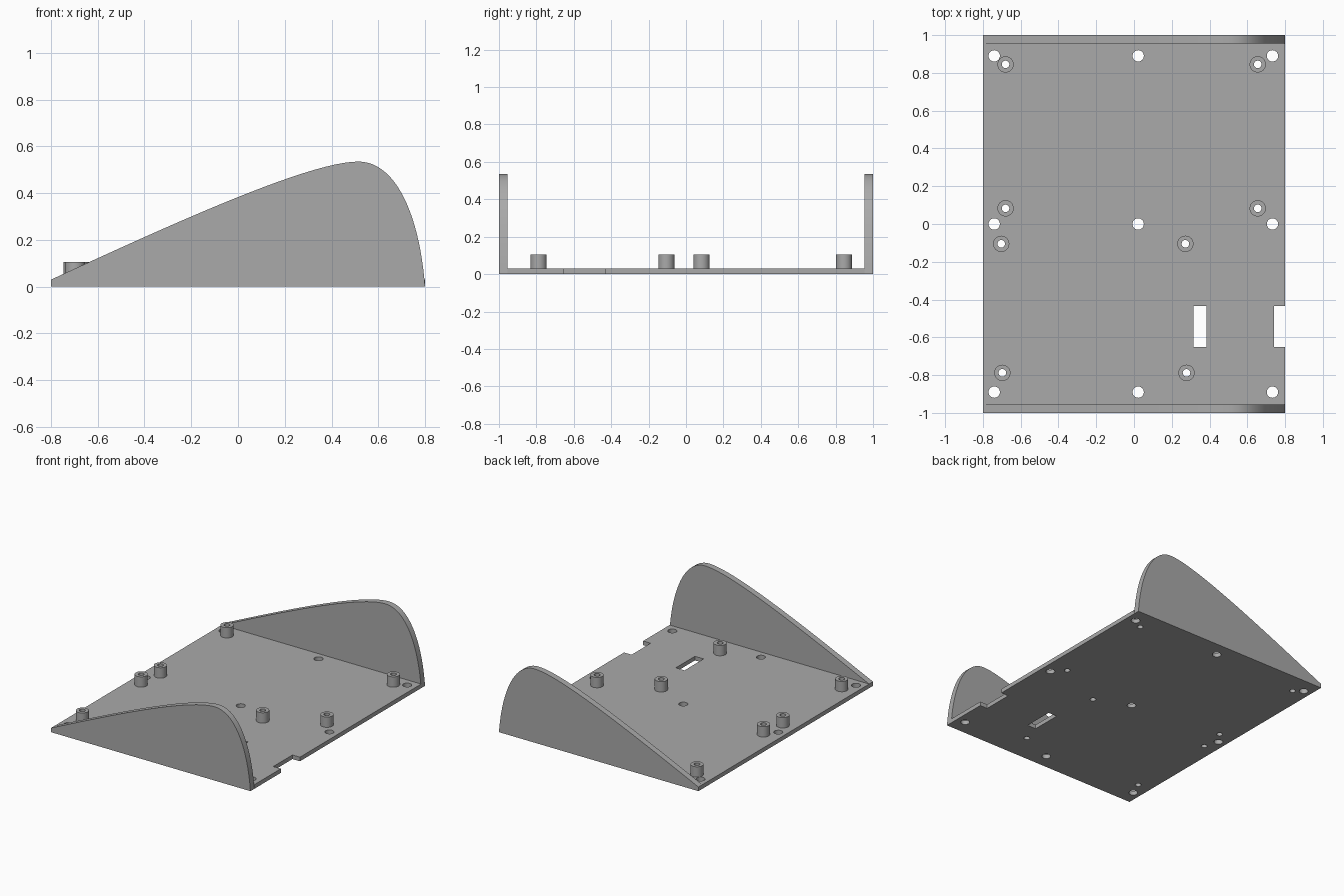
import bpy, bmesh, math
from mathutils import Vector, Matrix
from mathutils.geometry import interpolate_bezier

cube = bpy.data.objects.get("Cube")
if cube:
    bpy.data.objects.remove(cube, do_unlink=True)

PLATE = 0.03        # floor thickness
WALL = 0.045        # side wall thickness
POST_TOP = 0.105
BORE = 0.02         # screw bore radius
POSTS = [(-0.68, 0.845), (0.655, 0.845), (-0.68, 0.083), (0.655, 0.083),
         (-0.703, -0.105), (0.272, -0.105), (-0.697, -0.788), (0.278, -0.788)]

grey = bpy.data.materials.new("plain grey")
grey.use_nodes = True
colour = (0.4, 0.4, 0.4, 1)
grey.diffuse_color = colour
grey.node_tree.nodes["Principled BSDF"].inputs["Base Color"].default_value = colour


def make_object(name, bm, smooth=True):
    bmesh.ops.recalc_face_normals(bm, faces=bm.faces)
    mesh = bpy.data.meshes.new(name)
    bm.to_mesh(mesh)
    bm.free()
    mesh.materials.append(grey)
    obj = bpy.data.objects.new(name, mesh)
    bpy.context.collection.objects.link(obj)
    if smooth:
        shade(obj)
    return obj


def shade(obj):
    bpy.ops.object.select_all(action='DESELECT')
    obj.select_set(True)
    bpy.context.view_layer.objects.active = obj
    bpy.ops.object.shade_smooth_by_angle(angle=math.radians(30))


def add_box(bm, x0, x1, y0, y1, z0, z1):
    place = Matrix.Translation(((x0 + x1) / 2, (y0 + y1) / 2, (z0 + z1) / 2))
    bmesh.ops.create_cube(bm, size=1, matrix=place @ Matrix.Diagonal((x1 - x0, y1 - y0, z1 - z0, 1)))


def add_drill(bm, x, y, radius):
    bmesh.ops.create_cone(bm, cap_ends=True, segments=32, radius1=radius, radius2=radius,
                          depth=0.2, matrix=Matrix.Translation((x, y, 0)))


# Floor plate
bm = bmesh.new()
add_box(bm, -0.8, 0.8, WALL - 1, 1 - WALL, 0, PLATE)
floor = make_object("floor_plate", bm, smooth=False)

# Cutter for mounting holes, screw bores, slot and edge notch
bm = bmesh.new()
for x in (-0.74, 0.022, 0.733):
    for y in (-0.89, 0, 0.89):
        add_drill(bm, x, y, 0.03)
for x, y in POSTS:
    add_drill(bm, x, y, BORE)
for x0, x1 in ((0.315, 0.385), (0.74, 0.9)):
    add_box(bm, x0, x1, -0.652, -0.433, -0.1, 0.1)
cutter = make_object("floor_cutter", bm, smooth=False)
cutter.hide_render = True

cut = floor.modifiers.new("holes", 'BOOLEAN')
cut.operation = 'DIFFERENCE'
cut.solver = 'EXACT'
cut.object = cutter
bpy.context.view_layer.objects.active = floor
bpy.ops.object.modifier_apply(modifier=cut.name)
bpy.data.objects.remove(cutter, do_unlink=True)
shade(floor)

# Curved side walls
start, crest, end = Vector((-0.8, 0.03)), Vector((0.515, 0.535)), Vector((0.8, 0))
rise = interpolate_bezier(start, Vector((-0.3, 0.26)), Vector((0.3, 0.535)), crest, 24)
fall = interpolate_bezier(crest, Vector((0.67, 0.535)), Vector((0.775, 0.32)), end, 24)
outline = [Vector((-0.8, 0))] + list(rise) + list(fall)[1:]
for name, y in (("front_wall", -1), ("back_wall", 1 - WALL)):
    bm = bmesh.new()
    face = bm.faces.new([bm.verts.new((p[0], y, p[1])) for p in outline])
    result = bmesh.ops.extrude_face_region(bm, geom=[face], use_keep_orig=True)
    moved = [v for v in result["geom"] if isinstance(v, bmesh.types.BMVert)]
    bmesh.ops.translate(bm, verts=moved, vec=(0, WALL, 0))
    make_object(name, bm)

# Hollow screw posts
for i, (px, py) in enumerate(POSTS):
    bm = bmesh.new()
    rings = []
    for radius, z in ((0.043, PLATE), (0.043, POST_TOP), (BORE, POST_TOP), (BORE, PLATE)):
        rings.append([bm.verts.new((px + radius * math.cos(a), py + radius * math.sin(a), z))
                      for a in (math.tau * k / 32 for k in range(32))])
    for low, high in zip(rings, rings[1:]):
        for k in range(32):
            n = (k + 1) % 32
            bm.faces.new((low[k], low[n], high[n], high[k]))
    make_object(f"screw_post_{i + 1}", bm)
